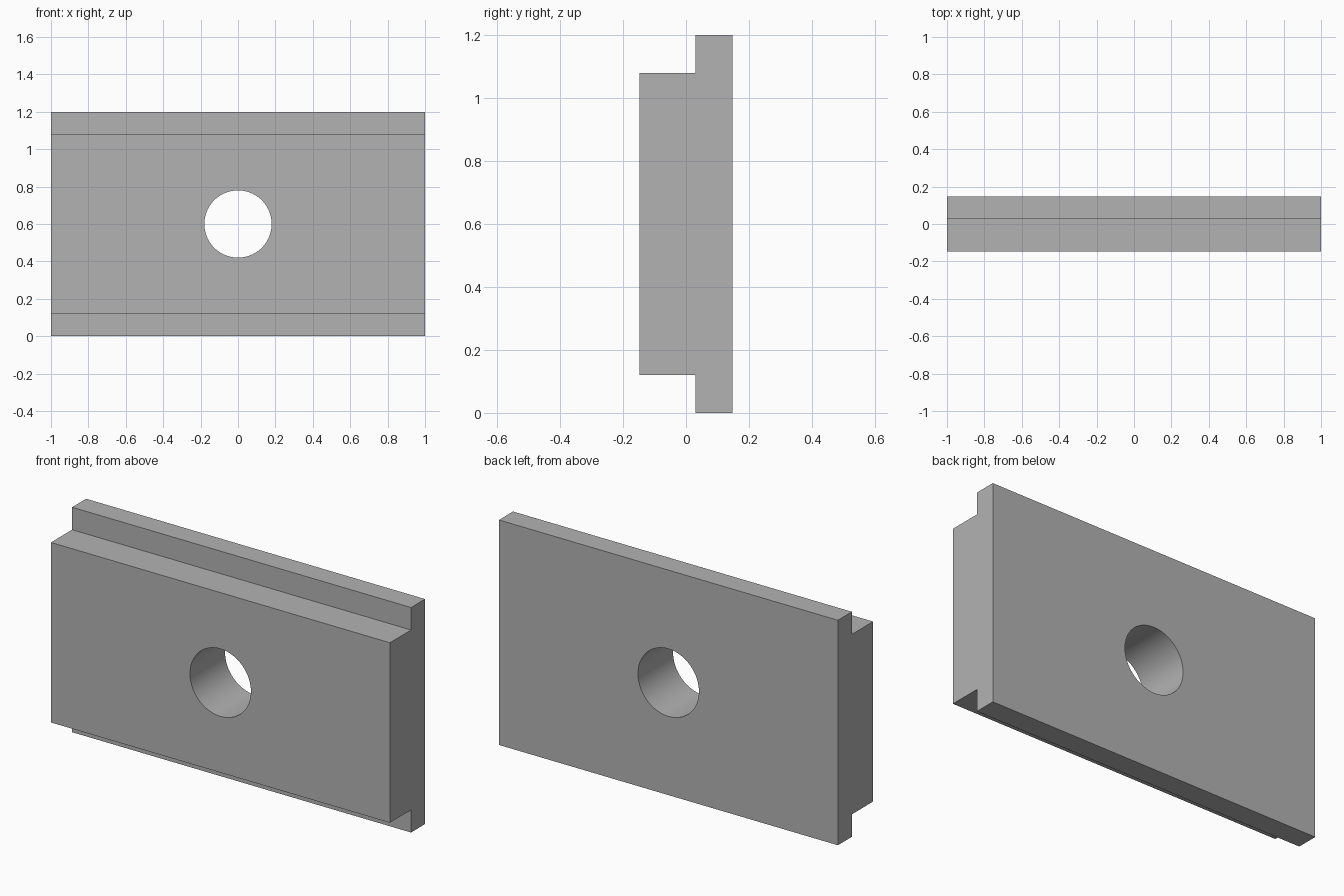
import bpy, bmesh, math

cube = bpy.data.objects.get("Cube")
if cube:
    bpy.data.objects.remove(cube, do_unlink=True)

LENGTH, HEIGHT, HALF_DEPTH = 2.0, 1.2, 0.148
STEP_Y, STEP_Z = 0.03, 0.12
HOLE_RADIUS = 0.18

grey = bpy.data.materials.new("plain grey")
grey.use_nodes = True
colour = (0.45, 0.45, 0.45, 1)
grey.diffuse_color = colour
grey.node_tree.nodes["Principled BSDF"].inputs["Base Color"].default_value = colour

# Stepped cross-section, swept along x
profile = [(HALF_DEPTH, 0), (HALF_DEPTH, HEIGHT), (STEP_Y, HEIGHT),
           (STEP_Y, HEIGHT - STEP_Z), (-HALF_DEPTH, HEIGHT - STEP_Z),
           (-HALF_DEPTH, STEP_Z), (STEP_Y, STEP_Z), (STEP_Y, 0)]
bm = bmesh.new()
end = bm.faces.new([bm.verts.new((-LENGTH / 2, y, z)) for y, z in profile])
swept = bmesh.ops.extrude_face_region(bm, geom=[end])["geom"]
bmesh.ops.translate(bm, vec=(LENGTH, 0, 0),
                    verts=[v for v in swept if isinstance(v, bmesh.types.BMVert)])
bmesh.ops.recalc_face_normals(bm, faces=bm.faces)
mesh = bpy.data.meshes.new("stepped_plate")
bm.to_mesh(mesh)
bm.free()
mesh.materials.append(grey)
plate = bpy.data.objects.new("stepped_plate", mesh)
bpy.context.collection.objects.link(plate)

# Round through hole
bpy.ops.mesh.primitive_cylinder_add(vertices=96, radius=HOLE_RADIUS, depth=1,
                                    location=(0, 0, HEIGHT / 2),
                                    rotation=(math.pi / 2, 0, 0))
cutter = bpy.context.object
cutter.name = "hole_cutter"
cutter.hide_render = True
cutter.data.materials.append(grey)
cut = plate.modifiers.new("hole", "BOOLEAN")
cut.operation = "DIFFERENCE"
cut.solver = "EXACT"
cut.object = cutter

bpy.ops.object.select_all(action="DESELECT")
plate.select_set(True)
bpy.context.view_layer.objects.active = plate
bpy.ops.object.modifier_apply(modifier=cut.name)
bpy.data.objects.remove(cutter, do_unlink=True)
bpy.ops.object.shade_smooth_by_angle(angle=math.radians(30))
